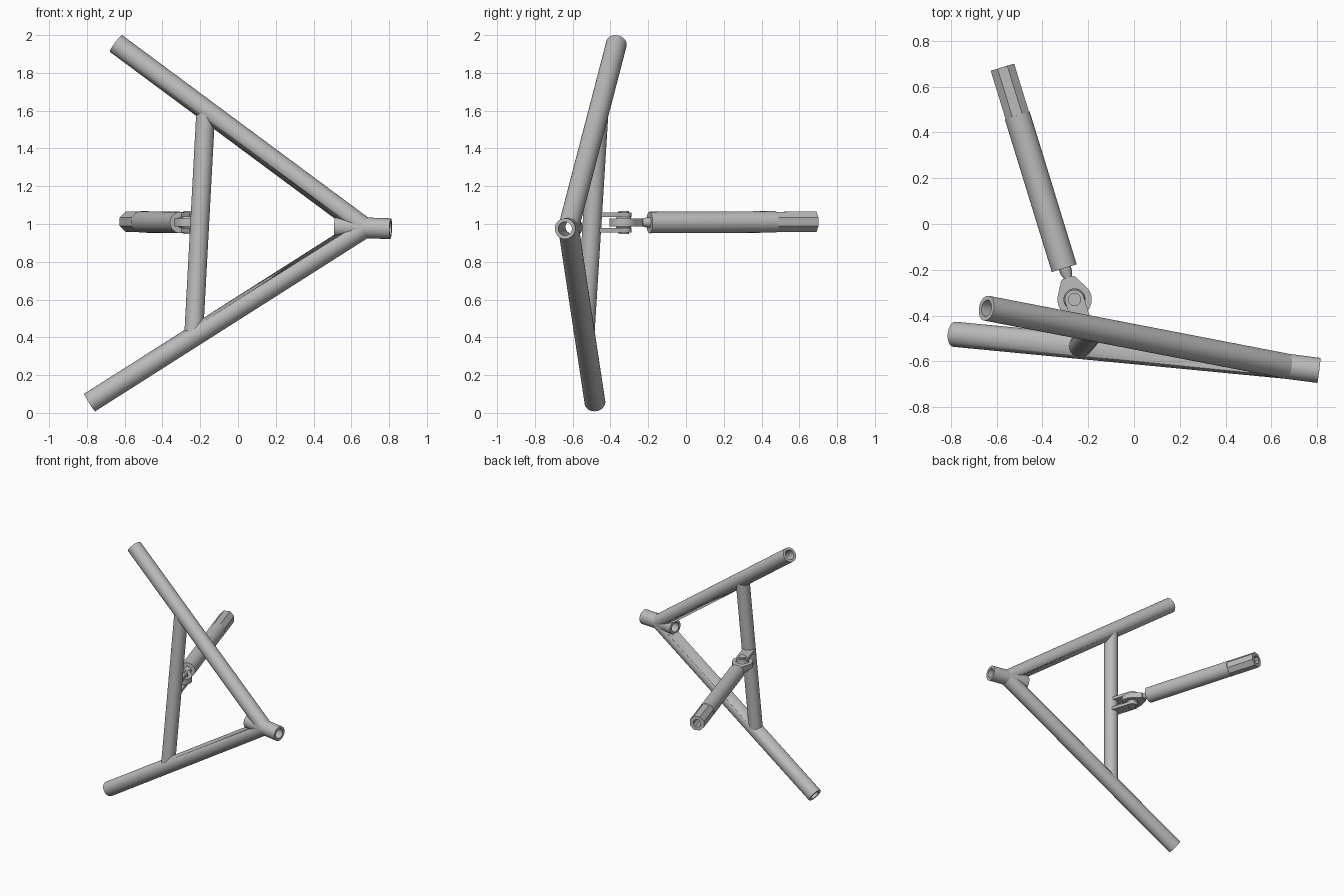
import bpy, bmesh, math
from mathutils import Vector, Matrix

if "Cube" in bpy.data.objects:
    bpy.data.objects.remove(bpy.data.objects["Cube"])

steel = bpy.data.materials.new("plain grey steel")
steel.use_nodes = True
grey = (0.5, 0.5, 0.5, 1)
steel.diffuse_color = grey
steel.node_tree.nodes["Principled BSDF"].inputs["Base Color"].default_value = grey


def finish(name, bm, matrix):
    bmesh.ops.remove_doubles(bm, verts=bm.verts, dist=1e-5)
    bmesh.ops.recalc_face_normals(bm, faces=bm.faces)
    bm.transform(matrix)
    mesh = bpy.data.meshes.new(name)
    bm.to_mesh(mesh)
    bm.free()
    mesh.materials.append(steel)
    obj = bpy.data.objects.new(name, mesh)
    bpy.context.collection.objects.link(obj)
    bpy.ops.object.select_all(action="DESELECT")
    obj.select_set(True)
    bpy.context.view_layer.objects.active = obj
    bpy.ops.object.shade_smooth_by_angle(angle=math.radians(35))
    return obj


def along(start, direction):
    turn = Vector(direction).to_track_quat("Z", "Y").to_matrix().to_4x4()
    return Matrix.Translation(start) @ turn


def lathe(name, profile, matrix, sides=40, twist=0.0):
    """Spin a closed (radius, height) profile around local z."""
    bm = bmesh.new()
    rings = []
    for i in range(sides):
        a = math.tau * i / sides + twist
        rings.append([bm.verts.new((r * math.cos(a), r * math.sin(a), h)) for r, h in profile])
    n = len(profile)
    for i in range(sides):
        a, b = rings[i], rings[(i + 1) % sides]
        for j in range(n):
            k = (j + 1) % n
            if profile[j][0] or profile[k][0]:
                bm.faces.new((a[j], b[j], b[k], a[k]))
    return finish(name, bm, matrix)


def pipe(name, start, end, outer, inner):
    start, end = Vector(start), Vector(end)
    length = (end - start).length
    profile = [(inner, 0), (outer, 0), (outer, length), (inner, length)]
    return lathe(name, profile, along(start, end - start))


def plate(name, outline, low, high, matrix, hole=None):
    """Extrude an outline in z, with an optional hole of equal point count."""
    bm = bmesh.new()
    loops = [[bm.verts.new((x, y, z)) for x, y in pts]
             for pts in (outline, hole) if pts for z in (low, high)]
    pairs = [(0, 1), (1, 3), (3, 2), (2, 0)] if hole else [(0, 1)]
    n = len(outline)
    for p, q in pairs:
        for i in range(n):
            k = (i + 1) % n
            bm.faces.new((loops[p][i], loops[p][k], loops[q][k], loops[q][i]))
    if not hole:
        bm.faces.new(loops[0])
        bm.faces.new(loops[1])
    return finish(name, bm, matrix)


# Main frame tubes, notched around the bore of the corner sleeve
apex = Vector((0.67, -0.622, 0.98))
upper_end, lower_end = Vector((-0.645, -0.368, 1.955)), Vector((-0.785, -0.482, 0.055))
sleeve_left, sleeve_right = Vector((0.515, -0.602, 0.985)), Vector((0.808, -0.64, 0.975))
tubes = [pipe("upper_tube", upper_end, apex, 0.055, 0.036),
         pipe("lower_tube", lower_end, apex, 0.055, 0.036)]

axis = (sleeve_right - sleeve_left).normalized()
cutter = lathe("bore_cutter", [(0, -0.2), (0.045, -0.2), (0.045, 0.6), (0, 0.6)],
               along(sleeve_left, axis))
cutter.hide_render = True
for tube in tubes:
    bpy.context.view_layer.objects.active = tube
    notch = tube.modifiers.new("notch", "BOOLEAN")
    notch.operation = "DIFFERENCE"
    notch.solver = "EXACT"
    notch.object = cutter
    bpy.ops.object.modifier_apply(modifier=notch.name)
bpy.data.objects.remove(cutter)
pipe("corner_sleeve", sleeve_left, sleeve_right, 0.055, 0.036)

# Cross tube between the two main tubes
pipe("cross_tube", upper_end.lerp(apex, 0.361), lower_end.lerp(apex, 0.378), 0.05, 0.035)

# Link rod: round sleeve with a faceted, bored outer end
pin = Vector((-0.26, -0.33, 1.008))
rod_near, rod_far = Vector((-0.305, -0.193, 1.008)), Vector((-0.575, 0.685, 1.012))
rod_dir = (rod_far - rod_near).normalized()
rod_length = (rod_far - rod_near).length
flat_start = rod_length - 0.22
lathe("rod_sleeve", [(0, 0), (0.057, 0), (0.057, flat_start), (0, flat_start)],
      along(rod_near, rod_dir))
lathe("rod_wrench_end", [(0, 0), (0.058, 0), (0.058, 0.22), (0.03, 0.22), (0.03, 0.02), (0, 0.02)],
      along(rod_near + rod_dir * flat_start, rod_dir), 8, math.pi / 8)

# Threaded shank between rod and eye
lathe("rod_shank", [(0, 0.06), (0.018, 0.06), (0.018, 0.1), (0.027, 0.125), (0.027, 0.16), (0, 0.16)],
      along(pin, rod_dir))

# Teardrop eye around the ball
flat = Matrix.Translation(pin) @ Matrix.Rotation(math.atan2(rod_dir.y, rod_dir.x), 4, "Z")
outline, hole = [], []
for i in range(72):
    a = math.tau * i / 72 - math.pi
    r = 0.075
    if abs(a) < math.radians(60):
        r = min(0.075 / math.cos(abs(a) - math.radians(60)), 0.1 / math.cos(a))
    outline.append((r * math.cos(a), r * math.sin(a)))
    hole.append((0.046 * math.cos(a), 0.046 * math.sin(a)))
plate("rod_eye", outline, -0.021, 0.021, flat, hole)

# Ball, pin and the two clevis tabs
ball = [(0.047 * math.cos(a), 0.047 * math.sin(a))
        for a in (math.radians(d) for d in range(-45, 46, 9))]
lathe("eye_ball", [(0, ball[0][1])] + ball + [(0, ball[-1][1])], flat)
lathe("clevis_pin", [(0, -0.06), (0.028, -0.06), (0.028, 0.06), (0, 0.06)], flat)
tab = [(0.042 * math.cos(a), 0.042 * math.sin(a))
       for a in (math.radians(d) for d in range(-90, 91, 9))]
tab += [(-0.15, 0.042), (-0.15, -0.042)]
for name, low in (("upper_clevis_tab", 0.03), ("lower_clevis_tab", -0.052)):
    plate(name, tab, low, low + 0.022, flat)
